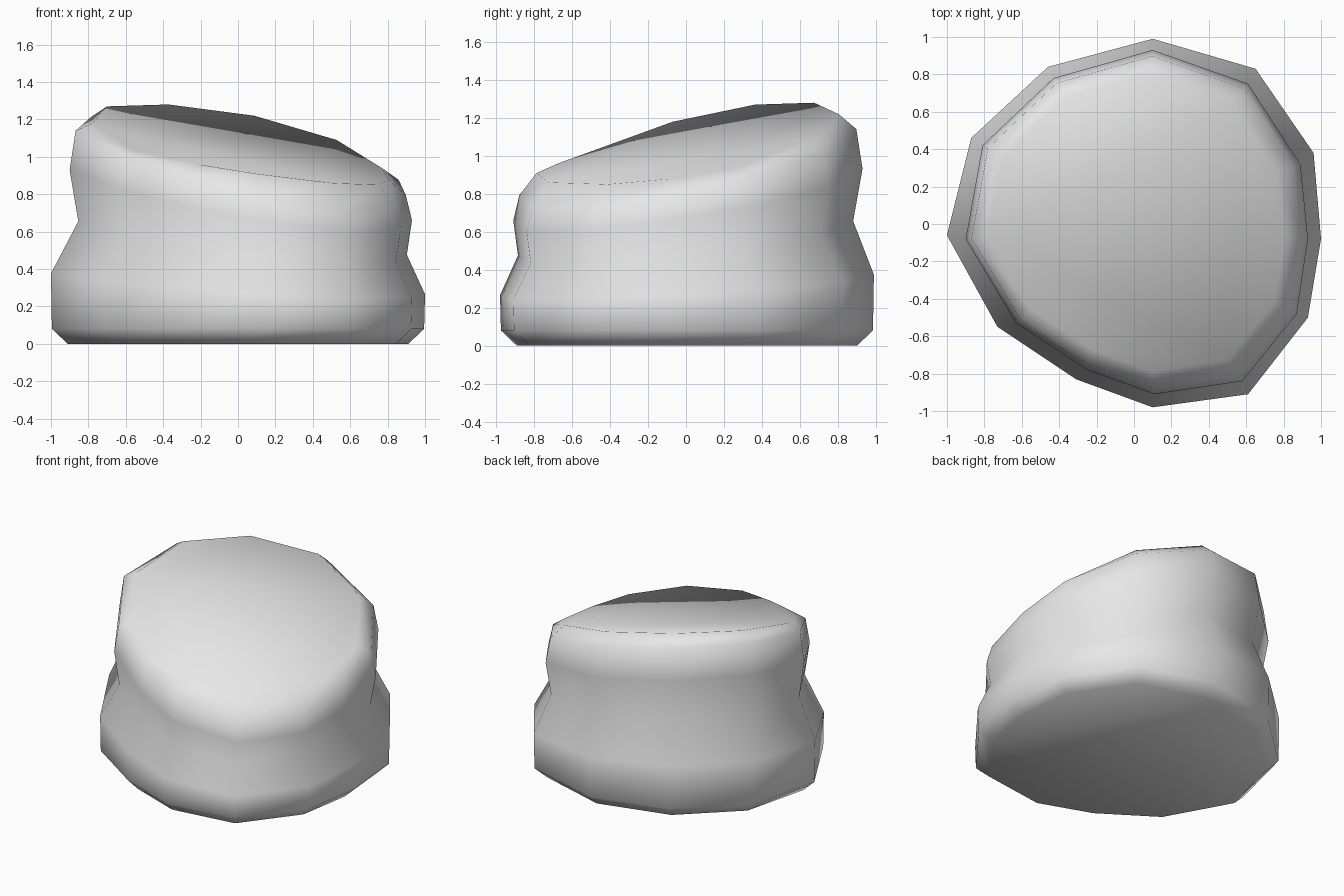
import bpy
import bmesh
from mathutils import Vector

cube = bpy.data.objects.get("Cube")
if cube:
    bpy.data.objects.remove(cube, do_unlink=True)

# Plain grey material
grey = bpy.data.materials.new("plain grey")
grey.use_nodes = True
colour = (0.8, 0.8, 0.8, 1)
grey.diffuse_color = colour
grey.node_tree.nodes["Principled BSDF"].inputs["Base Color"].default_value = colour

# Irregular twelve-sided outlines of the base and the upper body
base = [(.10, .99), (-.46, .84), (-.87, .46), (-1, -.06), (-.73, -.55), (-.31, -.83),
        (.10, -.98), (.61, -.91), (.93, -.50), (1, -.08), (.96, .38), (.65, .83)]
body = [(.10, .93), (-.43, .78), (-.81, .42), (-.90, -.08), (-.63, -.53), (-.25, -.78),
        (.11, -.91), (.58, -.84), (.87, -.48), (.93, -.08), (.89, .32), (.61, .75)]
# Top rim heights, going round the same way as the outlines
rim = [1.22, 1.28, 1.27, 1.18, 1.03, .96, .91, .86, .85, .88, .94, 1.09]


def ring(outline, scale, height, tilt=0.0, shift=(0, 0)):
    """Scaled outline lying on a plane that rises to the back right."""
    return [Vector((x * scale + shift[0], y * scale + shift[1],
                    height + tilt * (y - x) * scale)) for x, y in outline]


# Rings from the underside to the slanted top
rings = [
    ring(base, .91, 0),
    ring(base, .995, .08),
    ring(base, 1, .325, .055),
    ring(body, .96, .575, .102, (.01, -.012)),
    ring(body, 1, .81, .147),
    ring(body, .965, .985, .195),
    [Vector((x * .865, y * .865, z)) for (x, y), z in zip(body, rim)],
]

# Loft the rings and close both ends
bm = bmesh.new()
loops = [[bm.verts.new(co) for co in r] for r in rings]
for low, high in zip(loops, loops[1:]):
    for i in range(len(low)):
        j = (i + 1) % len(low)
        bm.faces.new((low[i], low[j], high[j], high[i]))
bm.faces.new(list(reversed(loops[0])))
bm.faces.new(loops[-1])
bmesh.ops.recalc_face_normals(bm, faces=bm.faces)
for face in bm.faces:
    face.smooth = True

mesh = bpy.data.meshes.new("slanted_body")
bm.to_mesh(mesh)
bm.free()
mesh.materials.append(grey)
obj = bpy.data.objects.new("slanted_body", mesh)
bpy.context.collection.objects.link(obj)
